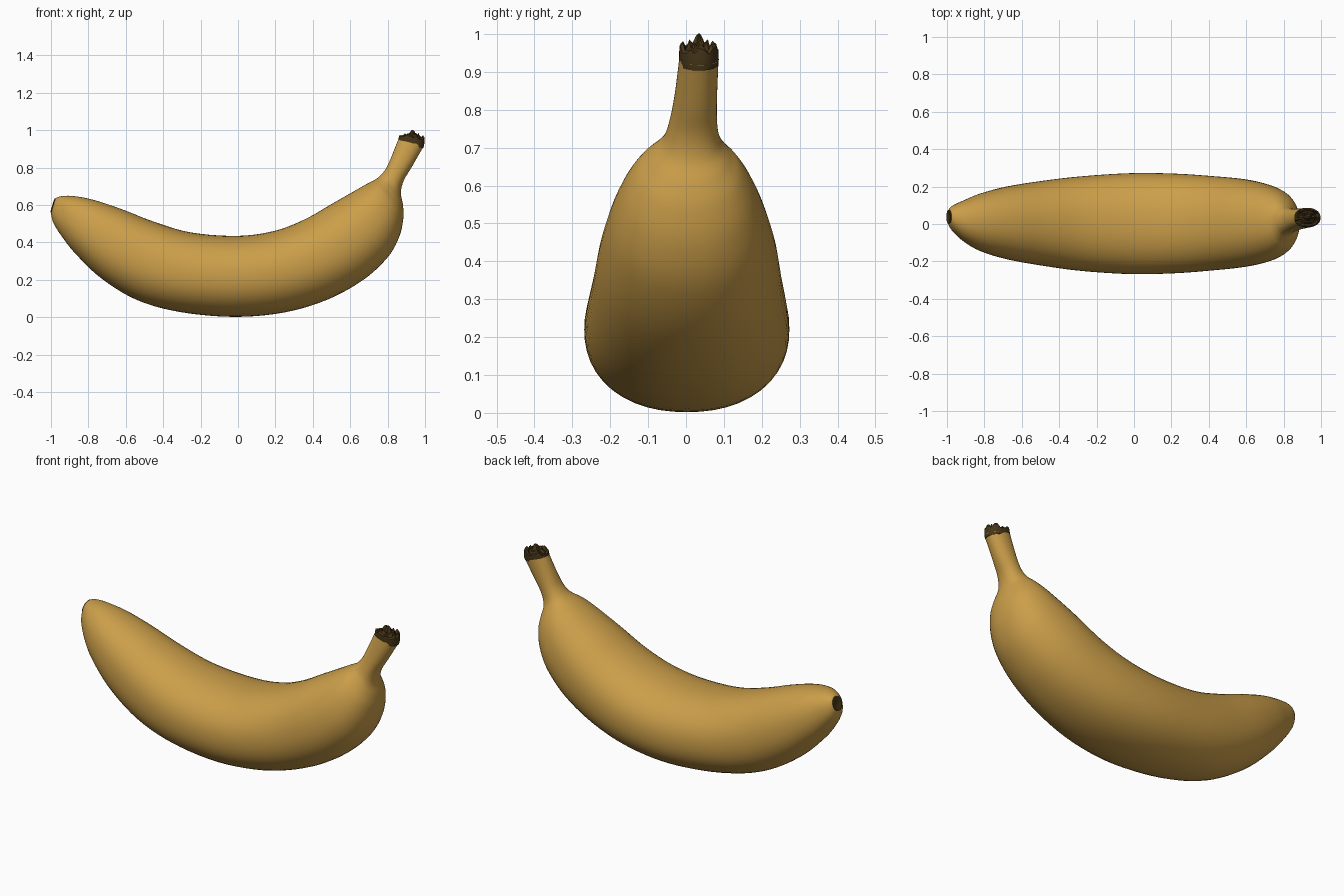
import bpy, bmesh, math, random
from mathutils import Vector

if "Cube" in bpy.data.objects:
    bpy.data.objects.remove(bpy.data.objects["Cube"])

random.seed(4)
SIDES, SUB = 48, 5


def material(name, rgb):
    m = bpy.data.materials.new(name)
    m.diffuse_color = (*rgb, 1)
    m.use_nodes = True
    m.node_tree.nodes["Principled BSDF"].inputs["Base Color"].default_value = m.diffuse_color
    return m


PEEL = material("ripe yellow peel", (0.60, 0.345, 0.068))
BROWN = material("dry dark brown", (0.062, 0.036, 0.009))

# Stations along the fruit: inner x, z, outer x, z, half width, y centre
STATIONS = [
    (-0.975, 0.637, -1.000, 0.555, 0.040, 0.038),
    (-0.945, 0.647, -0.985, 0.500, 0.070, 0.030),
    (-0.880, 0.648, -0.930, 0.415, 0.112, 0.016),
    (-0.770, 0.627, -0.860, 0.330, 0.155, 0.009),
    (-0.620, 0.577, -0.730, 0.207, 0.195, 0.006),
    (-0.450, 0.511, -0.540, 0.092, 0.226, 0.004),
    (-0.250, 0.453, -0.310, 0.028, 0.253, 0.002),
    (0.000, 0.435, -0.020, 0.002, 0.270, 0.002),
    (0.200, 0.463, 0.250, 0.026, 0.266, 0.003),
    (0.360, 0.525, 0.480, 0.095, 0.252, 0.004),
    (0.500, 0.605, 0.670, 0.200, 0.235, 0.005),
    (0.610, 0.668, 0.800, 0.320, 0.207, 0.005),
    (0.680, 0.708, 0.862, 0.430, 0.175, 0.006),
    (0.722, 0.730, 0.884, 0.530, 0.140, 0.008),
    (0.745, 0.744, 0.882, 0.600, 0.105, 0.011),
    (0.768, 0.765, 0.871, 0.665, 0.076, 0.015),
    (0.795, 0.802, 0.886, 0.730, 0.063, 0.019),
    (0.825, 0.870, 0.930, 0.805, 0.056, 0.026),
    (0.857, 0.950, 0.995, 0.918, 0.052, 0.034),
]


def ring(s, scale=1.0, power=2.2):
    """Rounded cross-section spanning inner to outer outline."""
    a, b = Vector((s[0], s[5], s[1])), Vector((s[2], s[5], s[3]))
    mid, half = (a + b) / 2, (a - b) / 2
    pts = []
    for i in range(SIDES):
        t = 2 * math.pi * i / SIDES
        c, d = math.cos(t), math.sin(t)
        r = scale / (abs(c) ** power + abs(d) ** power) ** (1 / power)
        pts.append(mid + half * c * r + Vector((0, s[4] * d * r, 0)))
    return pts


def spline(st):
    """Catmull-Rom interpolation between stations."""
    out = []
    for i in range(len(st) - 1):
        p = [st[max(i - 1, 0)], st[i], st[i + 1], st[min(i + 2, len(st) - 1)]]
        for k in range(SUB):
            t = k / SUB
            out.append([0.5 * (2 * b + (c - a) * t + (2 * a - 5 * b + 4 * c - d) * t * t
                               + (3 * b - a - 3 * c + d) * t ** 3) for a, b, c, d in zip(*p)])
    return out + [list(st[-1])]


def skin(name, rings, mat, angle, cap_start=False, cap_end=False):
    bm = bmesh.new()
    loops = [[bm.verts.new(p) for p in r] for r in rings]
    for a, b in zip(loops, loops[1:]):
        for i in range(SIDES):
            j = (i + 1) % SIDES
            bm.faces.new((a[i], a[j], b[j], b[i]))
    if cap_start:
        bm.faces.new(loops[0])
    if cap_end:
        bm.faces.new(loops[-1])
    bmesh.ops.recalc_face_normals(bm, faces=bm.faces)
    # open strips: make sure they face away from the fruit
    me = bpy.data.meshes.new(name)
    bm.to_mesh(me)
    bm.free()
    ob = bpy.data.objects.new(name, me)
    bpy.context.collection.objects.link(ob)
    me.materials.append(mat)
    bpy.context.view_layer.objects.active = ob
    ob.select_set(True)
    bpy.ops.object.shade_smooth_by_angle(angle=math.radians(angle))
    ob.select_set(False)
    return ob


# Peel: body and stem in one skin
skin("peel", [ring(s) for s in spline(STATIONS)], PEEL, 60, True, True)


# Blossom tip: small dark plug with a shallow dish
def shifted(s, scale, d):
    return [p + Vector(d) for p in ring(s, scale)]


tip = STATIONS[0]
skin("blossom_tip", [shifted(tip, 0.9, (0.01, 0, 0)), shifted(tip, 0.92, (-0.004, 0, 0.001)),
                     shifted(tip, 0.70, (-0.006, 0, 0.001)), shifted(tip, 0.5, (-0.002, 0, 0))],
     BROWN, 40, True, True)

# Torn stem end: ragged rim, sunken ring and a central spike
stem = STATIONS[-1]
jag = [random.uniform(-0.008, 0.012) for _ in range(SIDES)]


def torn(scale, rise, rough):
    pts = ring(stem, scale)
    return [p + Vector((0.12 * rise, 0, rise + rough * (jag[i] + jag[i - 1])
                        + 0.010 * rough * math.cos(2 * math.pi * i / SIDES + math.pi)))
            for i, p in enumerate(pts)]


skin("torn_stem_end", [torn(0.97, -0.015, 0), torn(1.01, 0.0, 0.2), torn(0.99, 0.024, 0.7),
                       torn(0.85, 0.030, 0.8), torn(0.68, 0.018, 0.5), torn(0.52, 0.036, 0.8),
                       torn(0.34, 0.034, 0.4), torn(0.18, 0.055, 0.2), torn(0.06, 0.066, 0)],
     BROWN, 35, True, True)
